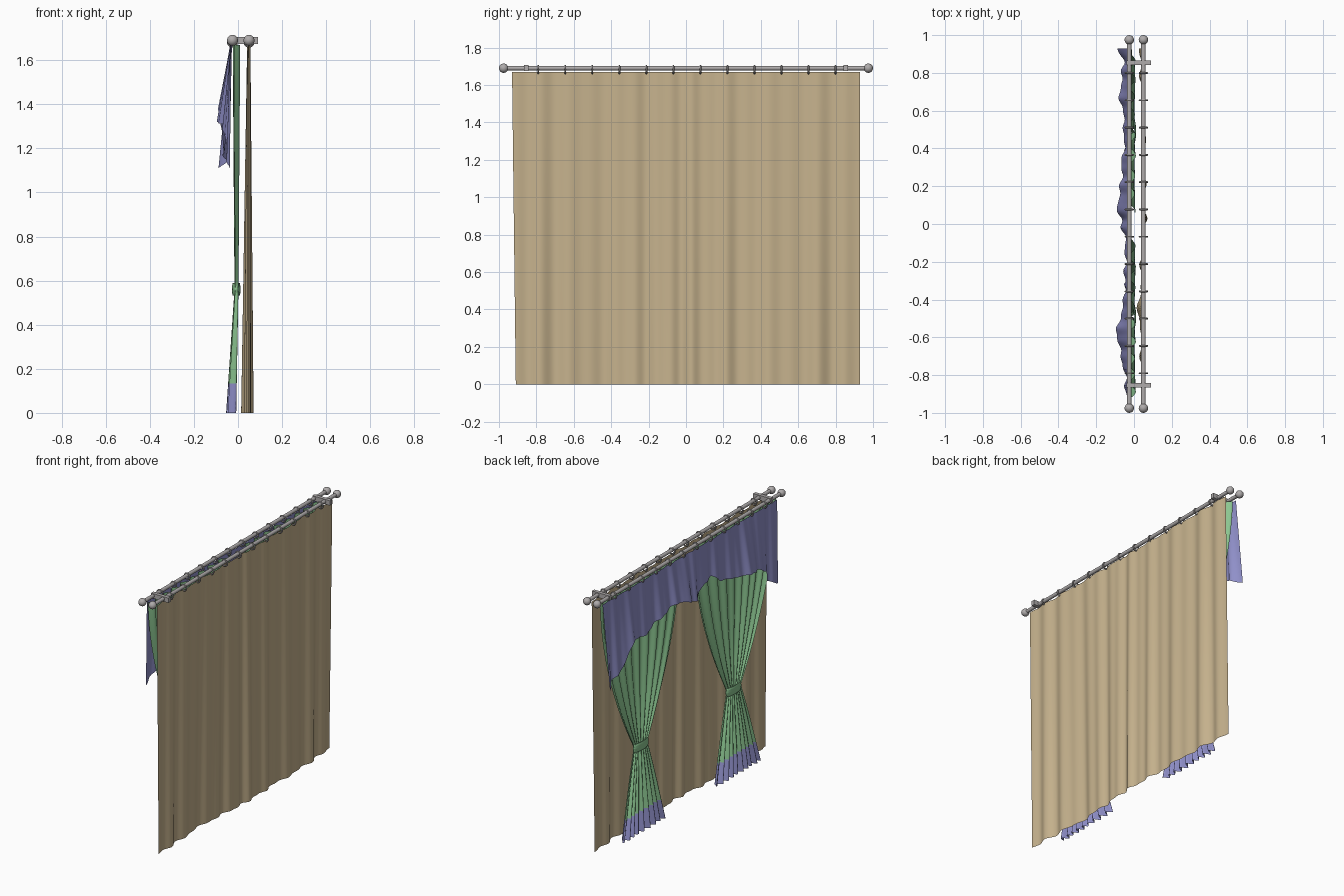
import bpy, bmesh, math
from math import sin, cos, pi

if "Cube" in bpy.data.objects:
    bpy.data.objects.remove(bpy.data.objects["Cube"])


def material(name, rgb):
    m = bpy.data.materials.new(name)
    m.use_nodes = True
    m.diffuse_color = (*rgb, 1)
    m.node_tree.nodes["Principled BSDF"].inputs["Base Color"].default_value = (*rgb, 1)
    return m


TAN = material("tan cloth", (0.57, 0.45, 0.27))
GREEN = material("green cloth", (0.26, 0.56, 0.28))
PURPLE = material("purple cloth", (0.28, 0.28, 0.59))
GREY = material("grey metal", (0.43, 0.41, 0.41))

TOP = 1.67
ROD_Z = 1.69
ROD_X = {"front": -0.025, "rear": 0.05}


def lerp_points(points, y):
    """Smoothly blended value along a list of (position, value) pairs."""
    if y <= points[0][0]:
        return points[0][1]
    for (a, p), (b, q) in zip(points, points[1:]):
        if y <= b:
            t = (y - a) / (b - a)
            t = t * t * (3 - 2 * t) * 0.5 + t * 0.5
            return p + (q - p) * t
    return points[-1][1]


def cloth(name, shape, columns, rows, mats, hem=0):
    """Sheet whose point for (u, v) in 0..1 is given by shape(u, v)."""
    bm = bmesh.new()
    bmesh.ops.create_grid(bm, x_segments=columns, y_segments=rows, size=0.5)
    for v in bm.verts:
        v.co = shape(v.co.x + 0.5, v.co.y + 0.5)
    for f in bm.faces:
        f.smooth = True
        if f.calc_center_median().z < hem:
            f.material_index = 1
    me = bpy.data.meshes.new(name)
    bm.to_mesh(me)
    bm.free()
    for m in mats:
        me.materials.append(m)
    ob = bpy.data.objects.new(name, me)
    bpy.context.collection.objects.link(ob)
    return ob


def finish(name, mat, smooth=True):
    ob = bpy.context.object
    ob.name = name
    ob.data.materials.append(mat)
    if smooth:
        bpy.ops.object.shade_smooth_by_angle()
    return ob


# Full-width rear curtain with irregular folds that deepen toward the floor
def rear_curtain(u, v):
    drop = 1 - v
    y = -0.93 + 1.86 * u + 0.02 * drop * (1 - u)
    big = sin(4.2 * y + 0.6) + 0.5 * sin(9 * y + 2)
    small = sin(31 * y + 1.5 * sin(7 * y)) + 0.6 * sin(57 * y + 2 * sin(5 * y))
    x = 0.049 - 0.004 * drop + big * 0.012 * drop + small * (0.005 + 0.004 * drop)
    return (x, y, TOP * v)


cloth("rear_curtain", rear_curtain, 240, 12, [TAN])


# Gathered drapes, pinched at the tie and flaring above and below
TIE_Z = 0.56


def drape_width(z):
    if z > TIE_Z:
        return 0.07 + 0.365 * (1 - (1 - (z - TIE_Z) / (TOP - TIE_Z)) ** 1.8)
    return 0.07 + 0.165 * ((TIE_Z - z) / TIE_Z) ** 0.9


def make_drape(side):
    def shape(u, v):
        z = TOP * v
        low = max(0, (TIE_Z - z) / TIE_Z)
        high = max(0, (z - TIE_Z) / (TOP - TIE_Z))
        y = side * 0.49 + (2 * u - 1) * drape_width(z)
        depth = 0.009 + 0.014 * low + 0.008 * high
        wave = 0.8 * sin(18 * pi * u + 1.2 * sin(5 * u + side)) + 0.2 * sin(41 * u)
        return (-0.007 - 0.024 * low + depth * wave, y, z)
    return shape


for label, side in (("left", 1), ("right", -1)):
    cloth(label + "_drape", make_drape(side), 120, 50, [GREEN, PURPLE], hem=0.13)
    # Tie band around the pinch
    bpy.ops.mesh.primitive_torus_add(major_radius=0.06, minor_radius=0.02,
                                     major_segments=32, minor_segments=10,
                                     location=(-0.008, side * 0.49, TIE_Z))
    bpy.context.object.scale = (0.24, 1, 1.5)
    finish(label + "_tie_band", GREEN)


# Scalloped valance with a long tail at each end
HEM = [(-0.92, 1.11), (-0.80, 1.17), (-0.77, 1.25), (-0.66, 1.31), (-0.48, 1.33),
       (-0.31, 1.36), (-0.21, 1.43), (-0.13, 1.41), (-0.03, 1.34), (0.15, 1.40),
       (0.22, 1.41), (0.38, 1.36), (0.50, 1.31), (0.66, 1.33), (0.77, 1.18), (0.93, 1.11)]
FLARE = [(-0.92, -0.04), (-0.78, -0.05), (-0.65, -0.08), (-0.55, -0.09), (-0.4, -0.05),
         (-0.1, -0.045), (0.1, -0.088), (0.2, -0.07), (0.5, -0.05), (0.7, -0.075),
         (0.85, -0.055), (0.93, -0.085)]


def valance(u, v):
    y = -0.92 + 1.85 * u
    drop = 1 - v
    z = TOP - drop * (TOP - lerp_points(HEM, y))
    fold = sin(47 * y + 2 * sin(6 * y)) + 0.5 * sin(83 * y)
    x = -0.032 + (lerp_points(FLARE, y) + 0.032) * drop + fold * (0.003 + 0.004 * drop)
    return (x, y, z)


cloth("valance", valance, 200, 14, [PURPLE])

# Rods, ball ends and rings
for label, x in ROD_X.items():
    bpy.ops.mesh.primitive_cylinder_add(vertices=20, radius=0.012, depth=1.94,
                                        location=(x, 0, ROD_Z), rotation=(pi / 2, 0, 0))
    finish(label + "_rod", GREY)
    for end, side in (("left", 1), ("right", -1)):
        bpy.ops.mesh.primitive_uv_sphere_add(segments=20, ring_count=12, radius=0.025,
                                             location=(x, side * 0.975, ROD_Z))
        finish(f"{label}_rod_{end}_ball", GREY)
    for i in range(12):
        bpy.ops.mesh.primitive_torus_add(major_radius=0.02, minor_radius=0.005,
                                         major_segments=20, minor_segments=8,
                                         location=(x, -0.79 + i * 0.1445, ROD_Z - 0.008),
                                         rotation=(pi / 2, 0, 0))
        finish(f"{label}_ring_{i + 1}", GREY)

# Wall brackets spanning both rods
for end, side in (("left", 1), ("right", -1)):
    bpy.ops.mesh.primitive_cube_add(size=1, location=(0.026, side * 0.853, ROD_Z))
    bpy.context.object.scale = (0.13, 0.024, 0.032)
    finish(end + "_bracket", GREY, smooth=False)
